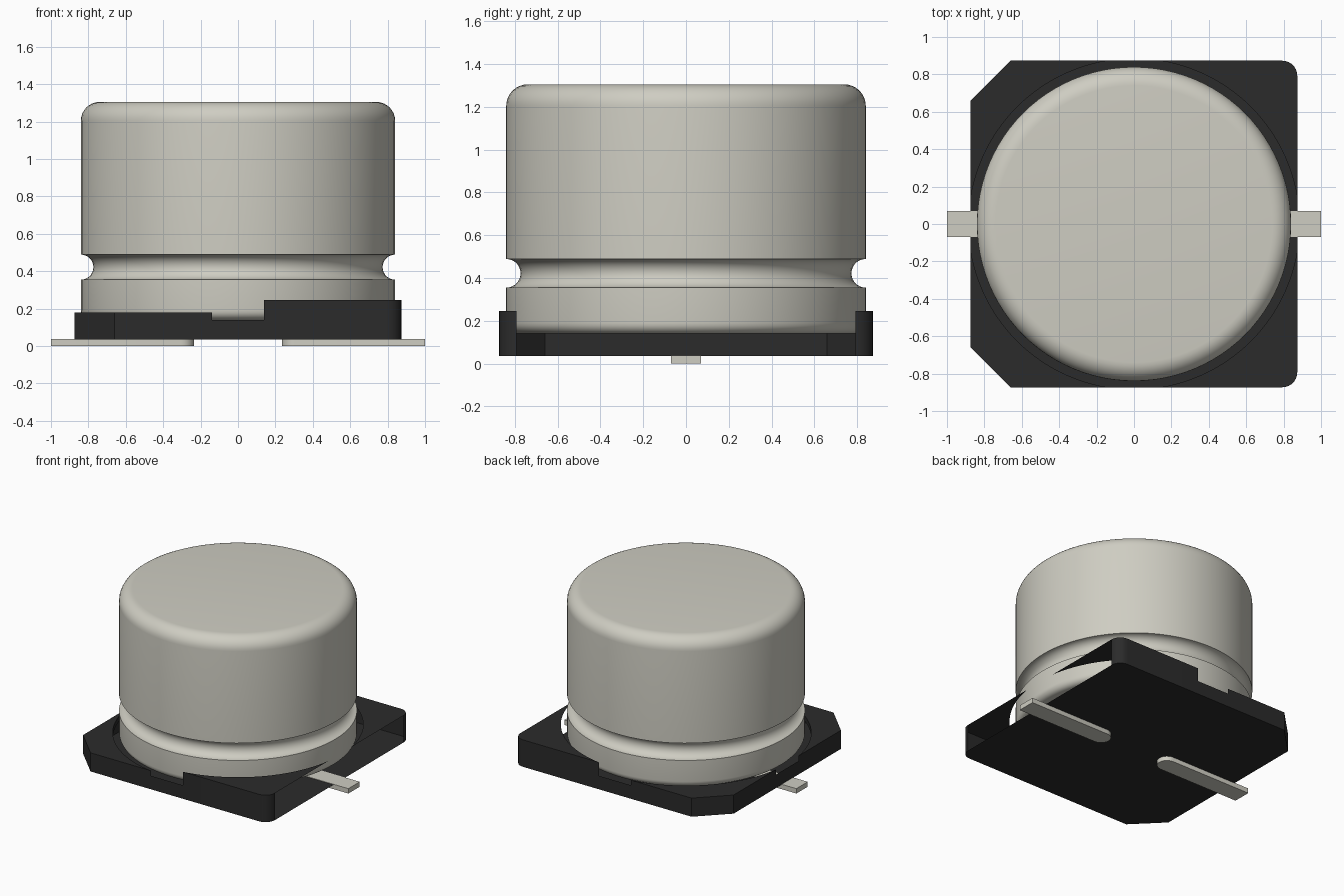
import bpy, bmesh
from math import sin, cos, pi, sqrt, radians

cube = bpy.data.objects.get("Cube")
if cube:
    bpy.data.objects.remove(cube, do_unlink=True)


def material(name, rgb, metallic_roughness):
    m = bpy.data.materials.new(name)
    m.use_nodes = True
    m.diffuse_color = (*rgb, 1)
    bsdf = m.node_tree.nodes["Principled BSDF"]
    bsdf.inputs["Base Color"].default_value = (*rgb, 1)
    bsdf.inputs["Roughness"].default_value = metallic_roughness
    return m


METAL = material("pale_metal", (0.62, 0.61, 0.54), 0.5)
PLASTIC = material("black_plastic", (0.024, 0.024, 0.024), 0.6)


def finish(bm, name, mat):
    bmesh.ops.remove_doubles(bm, verts=bm.verts, dist=0.0001)
    bmesh.ops.recalc_face_normals(bm, faces=bm.faces)
    mesh = bpy.data.meshes.new(name)
    bm.to_mesh(mesh)
    bm.free()
    mesh.materials.append(mat)
    ob = bpy.data.objects.new(name, mesh)
    bpy.context.collection.objects.link(ob)
    bpy.ops.object.select_all(action='DESELECT')
    ob.select_set(True)
    bpy.context.view_layer.objects.active = ob
    bpy.ops.object.shade_smooth_by_angle(angle=radians(30))
    return ob


def arc(cx, cy, r, start, end, steps):
    angles = [radians(start + (end - start) * i / steps) for i in range(steps + 1)]
    return [(cx + r * cos(a), cy + r * sin(a)) for a in angles]


def face(bm, points):
    return bm.faces.new([bm.verts.new(p) for p in points])


def wall(bm, path, low, high):
    for (ax, ay), (bx, by) in zip(path, path[1:]):
        face(bm, [(ax, ay, low), (bx, by, low), (bx, by, high), (ax, ay, high)])


# Can: lathed profile with rounded rims and a crimped groove
RADIUS = 0.84
profile = [(0, 0.14)]
profile += arc(RADIUS - 0.05, 0.19, 0.05, -90, 0, 6)
profile += arc(RADIUS, 0.422, 0.067, 270, 90, 14)
profile += arc(RADIUS - 0.1, 1.205, 0.1, 0, 90, 8)
profile += [(0, 1.305)]
bm = bmesh.new()
verts = [bm.verts.new((r, 0, z)) for r, z in profile]
edges = [bm.edges.new(pair) for pair in zip(verts, verts[1:])]
bmesh.ops.spin(bm, geom=verts + edges, cent=(0, 0, 0), axis=(0, 0, 1),
               angle=2 * pi, steps=96, use_merge=True)
finish(bm, "can", METAL)

# Base: thin shell tray, chamfered on one side, rounded and open on the other
HALF, RECESS = 0.873, 0.884
BOTTOM, SILL = 0.035, 0.14
NOTCH = sqrt(RECESS ** 2 - HALF ** 2)
CHAMFER, ROUND = 0.66, HALF - 0.08
rounded = arc(ROUND, ROUND, 0.08, 90, 0, 8)
chamfered = [(CHAMFER, HALF), (HALF, CHAMFER)]
recess = [p for p in arc(0, 0, RECESS, 9, 81, 24)]
recess[0], recess[-1] = (HALF, NOTCH), (NOTCH, HALF)

bm = bmesh.new()
for sx, corner, top in ((1, rounded, 0.245), (-1, chamfered, 0.18)):
    for sy in (1, -1):
        flip = lambda pts: [(sx * x, sy * y) for x, y in pts]
        outer = flip([(NOTCH, HALF)] + corner + [(HALF, NOTCH)])
        inner = flip(recess)
        face(bm, [(x, y, top) for x, y in outer + inner[1:-1]])
        if sx > 0:
            wall(bm, outer[:-1], BOTTOM, top)
        else:
            wall(bm, outer, BOTTOM, top)
            wall(bm, inner, SILL, top)

# Low sills where the round recess breaks through the sides
for path in ([(-NOTCH, HALF), (NOTCH, HALF)],
             [(-NOTCH, -HALF), (NOTCH, -HALF)],
             [(-HALF, -NOTCH), (-HALF, NOTCH)]):
    wall(bm, path, BOTTOM, SILL)

# Underside sheet
half_outline = [(-x, y) for x, y in reversed(chamfered)] + rounded
outline = half_outline + [(x, -y) for x, y in reversed(half_outline)]
face(bm, [(x, y, BOTTOM) for x, y in outline])
finish(bm, "base", PLASTIC)

# Terminals: flat strips with a round inner end
for side, name in ((1, "left_terminal"), (-1, "right_terminal")):
    strip = [(1, -0.07), (1, 0.07)] + arc(0.305, 0, 0.07, 90, 270, 12)
    bm = bmesh.new()
    plate = face(bm, [(side * x, y, 0) for x, y in strip])
    grown = bmesh.ops.extrude_face_region(bm, geom=[plate], use_keep_orig=True)
    top_verts = [g for g in grown["geom"] if isinstance(g, bmesh.types.BMVert)]
    bmesh.ops.translate(bm, verts=top_verts, vec=(0, 0, 0.038))
    finish(bm, name, METAL)
